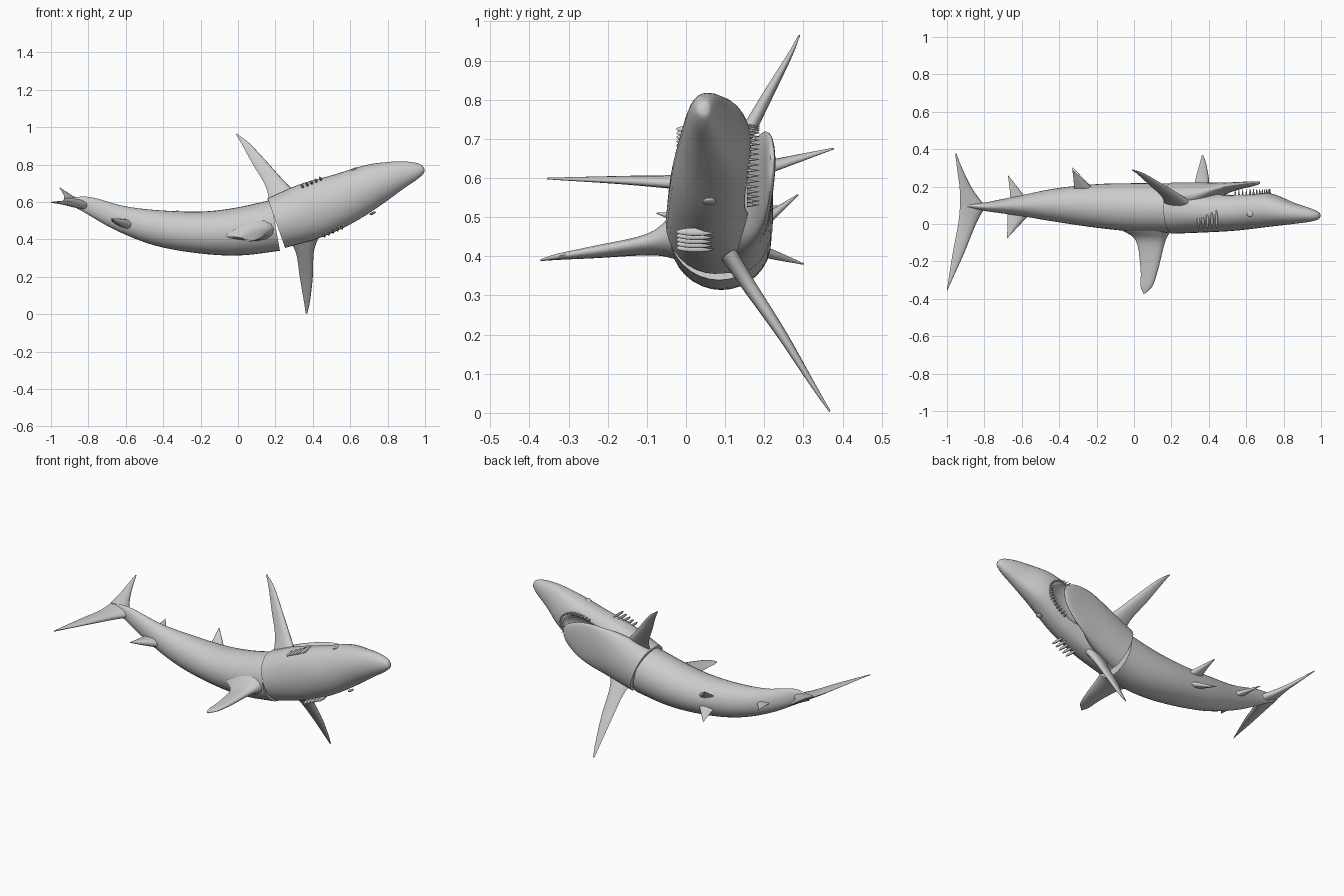
import bpy, bmesh, math
from mathutils import Vector, Matrix

cube = bpy.data.objects.get("Cube")
if cube:
    bpy.data.objects.remove(cube, do_unlink=True)

grey = bpy.data.materials.new("plain_grey")
grey.use_nodes = True
grey.diffuse_color = (0.6, 0.6, 0.6, 1)
grey.node_tree.nodes["Principled BSDF"].inputs["Base Color"].default_value = (0.6, 0.6, 0.6, 1)


def finish(name, bm, angle=50):
    bmesh.ops.recalc_face_normals(bm, faces=bm.faces)
    me = bpy.data.meshes.new(name)
    bm.to_mesh(me)
    bm.free()
    ob = bpy.data.objects.new(name, me)
    bpy.context.collection.objects.link(ob)
    me.materials.append(grey)
    bpy.ops.object.select_all(action='DESELECT')
    bpy.context.view_layer.objects.active = ob
    ob.select_set(True)
    bpy.ops.object.shade_smooth_by_angle(angle=math.radians(angle))
    return ob


def smooth(rows, steps):
    """Interpolate a list of number tuples with a Catmull-Rom spline."""
    rows = [Vector(r) for r in rows]
    out = []
    for i in range(len(rows) - 1):
        b, c = rows[i], rows[i + 1]
        a = rows[i - 1] if i else b * 2 - c
        d = rows[i + 2] if i + 2 < len(rows) else c * 2 - b
        for k in range(steps):
            t = k / steps
            out.append(b + (c - a) * (t / 2) + (a * 2 - b * 5 + c * 4 - d) * (t * t / 2)
                       + (b * 3 - a - c * 3 + d) * (t ** 3 / 2))
    return out + [rows[-1]]


def skin(name, loops, angle=50):
    """Bridge closed loops of points and cap both ends."""
    bm = bmesh.new()
    rings = [[bm.verts.new(p) for p in loop] for loop in loops]
    n = len(rings[0])
    for r, s in zip(rings, rings[1:]):
        for j in range(n):
            k = (j + 1) % n
            bm.faces.new((r[j], r[k], s[k], s[j]))
    bm.faces.new(rings[0])
    bm.faces.new(rings[-1])
    return finish(name, bm, angle)


def body(name, rows, flat=1.0, n=32):
    """Rows hold x, z, half width, back y, belly y; the belly side can be flattened."""
    rows = smooth(rows, 5)
    loops = []
    for i, (x, z, w, y0, y1) in enumerate(rows):
        a, b = rows[max(i - 1, 0)], rows[min(i + 1, len(rows) - 1)]
        side = Vector((a[1] - b[1], 0, b[0] - a[0])).normalized()
        loop = []
        for j in range(n):
            t = math.tau * j / n
            s = math.sin(t)
            if s > 0:
                s = s ** flat
            loop.append(Vector((x, (y0 + y1) / 2 + s * (y1 - y0) / 2, z)) + side * w * math.cos(t))
        loops.append(loop)
    return skin(name, loops)


def fin(name, rows, n=14):
    """Rows hold the leading point, the trailing point and the thickness."""
    rows = smooth([tuple(a) + tuple(b) + (t,) for a, b, t in rows], 5)
    span = Vector(rows[-1][:3]) - Vector(rows[0][:3])
    chord0 = Vector(rows[0][:3]) - Vector(rows[0][3:6])
    normal = chord0.cross(span).normalized()
    loops = []
    for r in rows:
        lead, trail = Vector(r[:3]), Vector(r[3:6])
        mid, half = (lead + trail) / 2, (lead - trail) / 2
        loops.append([mid + half * math.cos(t) + normal * math.sin(t) * (1 + 0.5 * math.cos(t)) * r[6] / 2
                      for t in (math.tau * j / n for j in range(n))])
    return skin(name, loops, 65)


# axes of the tilted head
AXIS = Vector((0.92, 0, 0.4)).normalized()
SIDE = Vector((-AXIS.z, 0, AXIS.x))
Y = Vector((0, 1, 0))


def ellipsoid(name, center, along, deep, across):
    bm = bmesh.new()
    bmesh.ops.create_uvsphere(bm, u_segments=24, v_segments=14, radius=1)
    rot = Matrix((AXIS, Y, SIDE)).transposed().to_4x4()
    bm.transform(Matrix.Translation(center) @ rot @ Matrix.Diagonal((along, deep, across, 1)))
    return finish(name, bm)


# rear body, head and lower jaw with throat
body("rear_body", [(-.9, .605, .018, .09, .11), (-.8, .583, .045, .07, .115), (-.62, .51, .07, .045, .15),
                   (-.42, .46, .096, .012, .19), (-.2, .437, .112, -.02, .213),
                   (0, .442, .128, -.04, .218), (.2, .475, .138, -.047, .217)])
head = body("head", [(.205, .488, .141, -.052, .2), (.38, .55, .153, -.045, .172), (.55, .612, .14, -.035, .167),
                     (.72, .69, .115, -.015, .165), (.85, .74, .08, 0, .115), (.94, .765, .05, .012, .085),
                     (.985, .775, .025, .025, .065), (.996, .778, .005, .04, .05)], 0.7)
body("lower_jaw", [(.205, .488, .139, .04, .222), (.36, .545, .142, .09, .222), (.47, .583, .132, .155, .222),
                   (.55, .61, .115, .183, .224), (.62, .635, .08, .2, .228), (.655, .648, .045, .208, .228),
                   (.672, .653, .01, .216, .226)])

# hollow mouth in the underside of the head
cutter = ellipsoid("mouth_cutter", Vector((.56, .19, .615)), .17, .08, .1)
cutter.hide_render = True
cut = head.modifiers.new("mouth", 'BOOLEAN')
cut.object = cutter
cut.solver = 'EXACT'
bpy.context.view_layer.objects.active = head
head.select_set(True)
bpy.ops.object.modifier_move_to_index(modifier="mouth", index=0)
bpy.ops.object.modifier_apply(modifier="mouth")
bpy.data.objects.remove(cutter, do_unlink=True)

# teeth around the upper mouth rim
bm = bmesh.new()
for i in range(25):
    t = math.radians(-84 + 7 * i)
    p = Vector((.565, .172, .617)) + AXIS * .172 * math.cos(t) + SIDE * .102 * math.sin(t)
    bmesh.ops.create_cone(bm, cap_ends=True, segments=6, radius1=.006, radius2=.0005, depth=.032,
                          matrix=Matrix.Translation(p) @ Matrix.Rotation(-math.pi / 2, 4, 'X'))
finish("upper_teeth", bm)

# eyes and gill ridges on both sides
ellipsoid("left_eye", Vector((.62, .055, .775)), .018, .017, .007)
ellipsoid("right_eye", Vector((.72, .06, .54)), .018, .017, .007)
for label, sign in (("left", 1), ("right", -1)):
    for i in range(5):
        p = Vector((.45, .025, .573)) + AXIS * .026 * (i - 2) + SIDE * sign * .143
        ellipsoid(f"{label}_gill_{i + 1}", p, .007, .05, .011)

# dorsal fin
fin("dorsal_fin", [((.2, -.03, .46), (-.07, -.03, .42), .1), ((.165, -.1, .44), (.01, -.09, .41), .045),
                   ((.13, -.24, .415), (.035, -.24, .4), .026), ((.1, -.33, .4), (.035, -.33, .395), .014),
                   ((.06, -.372, .39), (.05, -.372, .39), .004)])

# pectoral fins
fin("left_pectoral_fin", [((.31, .11, .65), (.17, .1, .6), .04), ((.24, .155, .72), (.145, .15, .69), .034),
                          ((.15, .21, .82), (.08, .21, .8), .024), ((.06, .265, .915), (.02, .265, .91), .012),
                          ((-.006, .29, .965), (-.012, .288, .963), .004)])
fin("right_pectoral_fin", [((.43, .11, .41), (.28, .11, .39), .04), ((.405, .16, .33), (.312, .16, .32), .034),
                           ((.4, .245, .2), (.33, .245, .2), .024), ((.385, .325, .07), (.352, .325, .07), .012),
                           ((.37, .368, .004), (.362, .366, .004), .004)])

# tail fin lobes
fin("upper_tail_lobe", [((-.79, .1, .575), (-.93, .095, .615), .045), ((-.845, 0, .58), (-.94, 0, .605), .032),
                        ((-.91, -.16, .59), (-.97, -.16, .603), .018),
                        ((-.998, -.355, .598), (-1, -.35, .6), .004)])
fin("lower_tail_lobe", [((-.8, .1, .58), (-.93, .095, .62), .04), ((-.865, .19, .61), (-.932, .19, .64), .026),
                        ((-.915, .29, .645), (-.945, .29, .66), .015),
                        ((-.95, .378, .675), (-.956, .376, .676), .004)])


def small_fin(name, lead, trail, tip, thick):
    lead, trail, tip = Vector(lead), Vector(trail), Vector(tip)
    fin(name, [(lead, trail, thick), (lead.lerp(tip, .5), trail.lerp(tip, .5), thick * .6),
               (tip, tip + Vector((-.004, .002, 0)), .003)])


# small rear fins
small_fin("second_dorsal_fin", (-.56, .05, .475), (-.675, .06, .5), (-.676, -.075, .51), .045)
small_fin("anal_fin", (-.57, .13, .495), (-.66, .12, .52), (-.67, .257, .53), .03)
small_fin("left_pelvic_fin", (-.22, .19, .475), (-.32, .17, .48), (-.325, .285, .557), .03)
small_fin("right_pelvic_fin", (-.22, .19, .415), (-.32, .17, .42), (-.325, .3, .38), .03)
